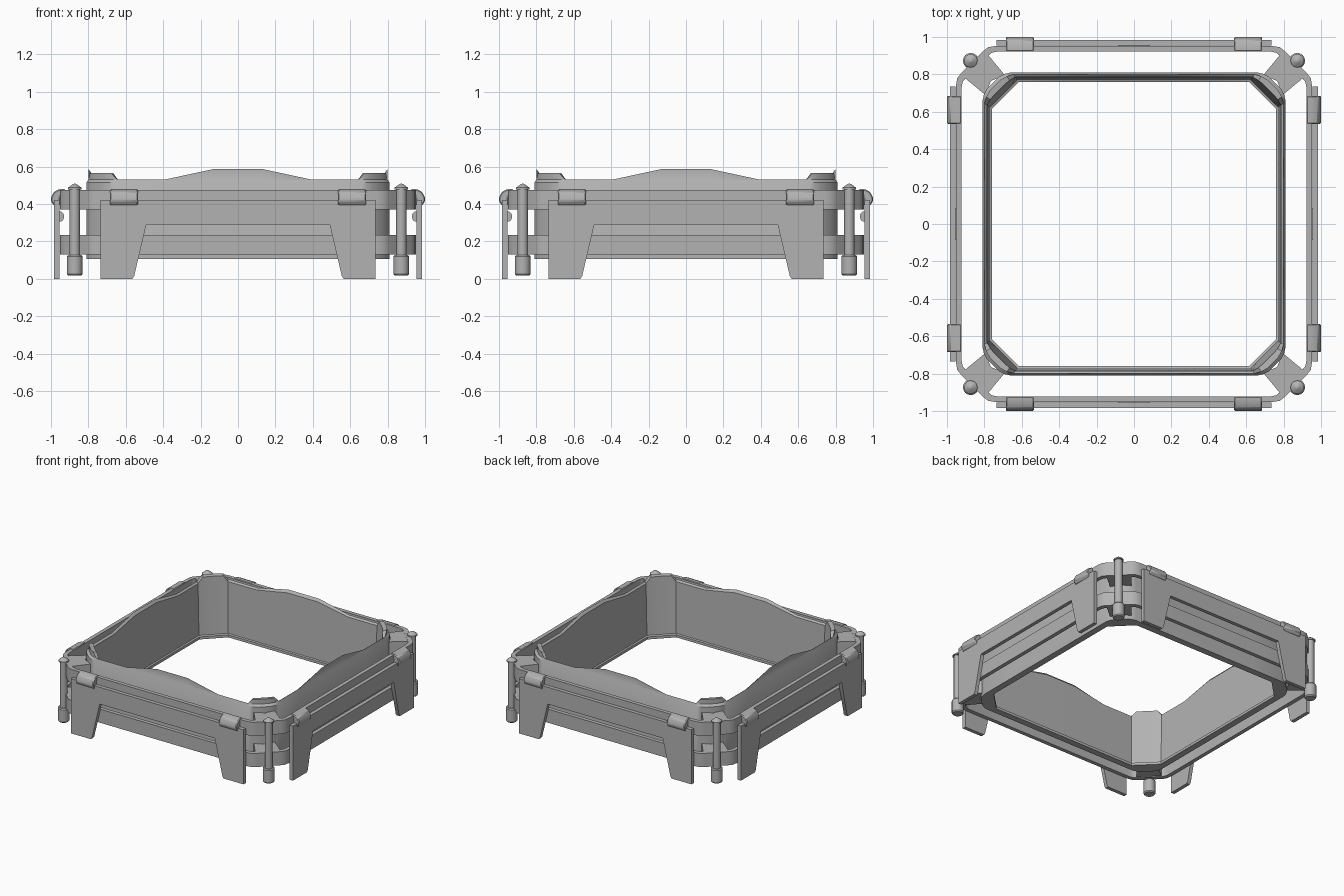
import bpy, bmesh, math
from mathutils import Matrix, Vector

if "Cube" in bpy.data.objects:
    bpy.data.objects.remove(bpy.data.objects["Cube"])

mat = bpy.data.materials.new("plain grey")
mat.diffuse_color = (0.45, 0.45, 0.45, 1)
mat.use_nodes = True
mat.node_tree.nodes["Principled BSDF"].inputs["Base Color"].default_value = mat.diffuse_color


def finish(name, bm, angle=32, bevel=0):
    bmesh.ops.recalc_face_normals(bm, faces=bm.faces)
    me = bpy.data.meshes.new(name)
    bm.to_mesh(me)
    bm.free()
    ob = bpy.data.objects.new(name, me)
    bpy.context.collection.objects.link(ob)
    me.materials.append(mat)
    if bevel:
        m = ob.modifiers.new("bevel", 'BEVEL')
        m.width, m.segments, m.limit_method = bevel, 1, 'ANGLE'
    bpy.ops.object.select_all(action='DESELECT')
    ob.select_set(True)
    bpy.context.view_layer.objects.active = ob
    bpy.ops.object.shade_smooth_by_angle(angle=math.radians(angle))
    return ob


def ring(h, corner):
    """Closed outline: four straight sides with mirrored corner points."""
    side = [(h, v, i) for i, v in enumerate((-.39, -.13, .13, .39))]
    cor = [(x, y, 4 + i) for i, (x, y) in enumerate(corner)]
    cor += [(y, x, t) for x, y, t in reversed(cor)]
    pts = []
    for k in range(4):
        c, s = (1, 0, -1, 0)[k], (0, 1, 0, -1)[k]
        pts += [(x * c - y * s, x * s + y * c, t) for x, y, t in side + cor]
    return pts


def loft(name, sections, angle=32):
    """Skin a closed cross-section; each section is (outline, height rule)."""
    bm = bmesh.new()
    rows = [[bm.verts.new((x, y, zf(t))) for x, y, t in pts] for pts, zf in sections]
    for a, b in zip(rows, rows[1:] + rows[:1]):
        for i in range(len(a)):
            j = (i + 1) % len(a)
            bm.faces.new((a[i], a[j], b[j], b[i]))
    return finish(name, bm, angle)


def prism(name, pts, axis, lo, hi, turn=0, bevel=0):
    """Extrude an outline along an axis, then turn it about z."""
    to3 = {'x': lambda p, d: (d, p[0], p[1]), 'y': lambda p, d: (p[0], d, p[1]),
           'z': lambda p, d: (p[0], p[1], d)}[axis]
    bm = bmesh.new()
    a = [bm.verts.new(to3(p, lo)) for p in pts]
    b = [bm.verts.new(to3(p, hi)) for p in pts]
    bm.faces.new(a)
    bm.faces.new(b)
    for i in range(len(a)):
        j = (i + 1) % len(a)
        bm.faces.new((a[i], a[j], b[j], b[i]))
    bm.transform(Matrix.Rotation(turn, 4, 'Z'))
    return finish(name, bm, 32, bevel)


def flat(z):
    return lambda t: z


def crown(base, hump, tab):
    # raised middle of each side and raised corner tab
    return lambda t: hump if t in (1, 2) else tab if t >= 5 else base


# inner wall
outer = ring(.81, [(.81, .66), (.803, .69), (.785, .725)])
rim = ring(.80, [(.80, .645), (.79, .68), (.772, .712)])
lip = ring(.785, [(.785, .635), (.768, .665), (.748, .69)])
inner = ring(.77, [(.77, .625), (.745, .65), (.722, .673)])
foot = ring(.76, [(.76, .615), (.735, .64), (.712, .663)])
loft("inner_wall", [
    (outer, flat(.105)), (outer, flat(.515)), (rim, flat(.53)),
    (rim, crown(.531, .587, .567)), (lip, crown(.52, .568, .563)),
    (inner, flat(.13)), (foot, flat(.125)), (foot, flat(.105))], 35)

# two outer rails
rail_out = ring(.952, [(.952, .74), (.945, .78), (.925, .805)])
rail_in = ring(.922, [(.922, .73), (.916, .76), (.90, .78)])
for name, z0, z1 in (("lower_rail", .13, .235), ("upper_rail", .37, .475)):
    loft(name, [(rail_out, flat(z0)), (rail_out, flat(z1)),
                (rail_in, flat(z1)), (rail_in, flat(z0))])

panel = [(-.735, 0), (-.565, 0), (-.555, .015), (-.49, .29), (.49, .29), (.555, .015),
         (.565, 0), (.735, 0), (.735, .42), (-.735, .42)]
clip = [(-.922, .44), (-.922, .479), (-.955, .479), (-.985, .465), (-1, .435),
        (-1, .415), (-.985, .392), (-.95, .392), (-.95, .44)]
gusset = [(.69, .795), (.765, .765), (.795, .69), (.91, .785), (.86, .86), (.785, .91)]

for k in range(4):
    turn = k * math.pi / 2
    # side panel with two legs, and the small round bar on its inner face
    prism(f"side_panel_{k}", panel, 'y', -.983, -.955, turn)
    bar = [(-.955 + .026 * math.sin(a), .333 + .028 * math.cos(a))
           for a in [math.pi * i / 8 for i in range(9)]]
    prism(f"panel_bar_{k}", bar, 'x', -.085, .085, turn)
    # clips hooked over the upper rail
    for s in (-1, 1):
        prism(f"clip_{k}_{s}", clip, 'x', s * .61 - .075, s * .61 + .075, turn, .006)
    # corner gussets joining rails to wall
    prism(f"lower_gusset_{k}", gusset, 'z', .135, .234, turn)
    prism(f"upper_gusset_{k}", gusset, 'z', .375, .474, turn)
    # corner post: foot, shaft, collar and pointed tip
    bm = bmesh.new()
    prof = [(0, .018), (.036, .018), (.042, .026), (.042, .12), (.036, .127), (.028, .127),
            (.028, .478), (.036, .478), (.036, .487), (.012, .505), (0, .51)]
    vs = [bm.verts.new((r, 0, z)) for r, z in prof]
    es = [bm.edges.new(p) for p in zip(vs, vs[1:])]
    bmesh.ops.spin(bm, geom=vs + es, cent=(0, 0, 0), axis=(0, 0, 1),
                   angle=2 * math.pi, steps=16, use_merge=True)
    bmesh.ops.remove_doubles(bm, verts=bm.verts, dist=1e-5)
    bm.transform(Matrix.Translation(Matrix.Rotation(turn, 3, 'Z') @ Vector((.873, .873, 0))))
    finish(f"corner_post_{k}", bm)
